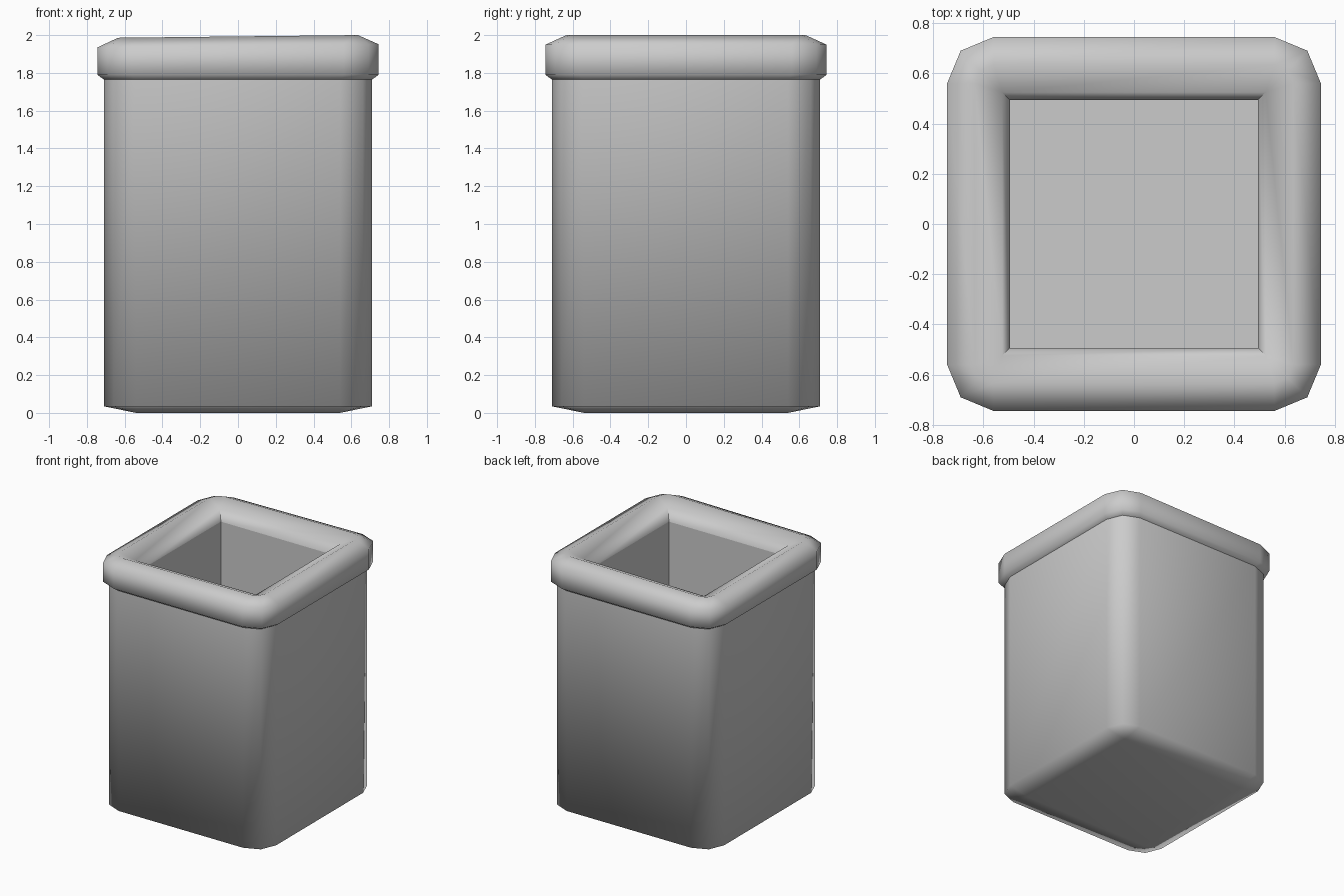
import bpy
import bmesh
import math

cube = bpy.data.objects.get("Cube")
if cube:
    bpy.data.objects.remove(cube, do_unlink=True)

grey = bpy.data.materials.new("light_grey")
grey.use_nodes = True
colour = (0.6, 0.6, 0.6, 1)
grey.diffuse_color = colour
grey.node_tree.nodes["Principled BSDF"].inputs["Base Color"].default_value = colour


def square_ring(bm, half, corner, z):
    """Square outline whose corners are rounded with two facets."""
    cut = corner * (1 - math.sqrt(0.5))
    arc = [(half, half - corner), (half - cut, half - cut), (half - corner, half)]
    ring = []
    for turn in range(4):
        c, s = round(math.cos(turn * math.pi / 2)), round(math.sin(turn * math.pi / 2))
        ring += [bm.verts.new((x * c - y * s, x * s + y * c, z)) for x, y in arc]
    return ring


def loft(name, profile, cap=None, lean=0, sharp=80):
    """Join square rings given as (half width, corner size, height)."""
    bm = bmesh.new()
    rings = [square_ring(bm, *p) for p in profile]
    for low, high in zip(rings, rings[1:]):
        for i in range(len(low)):
            j = (i + 1) % len(low)
            bm.faces.new((low[i], low[j], high[j], high[i]))
    if cap == "start":
        bm.faces.new(rings[0][::-1])
    elif cap == "end":
        bm.faces.new(rings[-1])
    # slight sideways lean of the top surface
    for v in bm.verts:
        if v.co.z > 1.9:
            v.co.z -= lean * (0.5 - v.co.x / 1.26)
    bmesh.ops.remove_doubles(bm, verts=bm.verts, dist=0.0005)
    mesh = bpy.data.meshes.new(name)
    bm.to_mesh(mesh)
    bm.free()
    mesh.materials.append(grey)
    obj = bpy.data.objects.new(name, mesh)
    bpy.context.collection.objects.link(obj)
    bpy.ops.object.select_all(action="DESELECT")
    obj.select_set(True)
    bpy.context.view_layer.objects.active = obj
    bpy.ops.object.shade_smooth_by_angle(angle=math.radians(sharp))


# Outer walls with a shallow bevelled base
loft("bin_body", [(0.54, 0, 0), (0.71, 0.17, 0.035), (0.71, 0.17, 1.765)], cap="start")

# Thick rounded rim around the opening
loft("rim", [(0.71, 0.17, 1.765), (0.745, 0.185, 1.79), (0.745, 0.185, 1.95),
             (0.635, 0.075, 2.0), (0.525, 0, 1.95), (0.495, 0, 1.86)], lean=0.014)

# Straight inner walls and floor
loft("inner_lining", [(0.495, 0, 1.86), (0.495, 0, 0.2)], cap="end", sharp=30)
